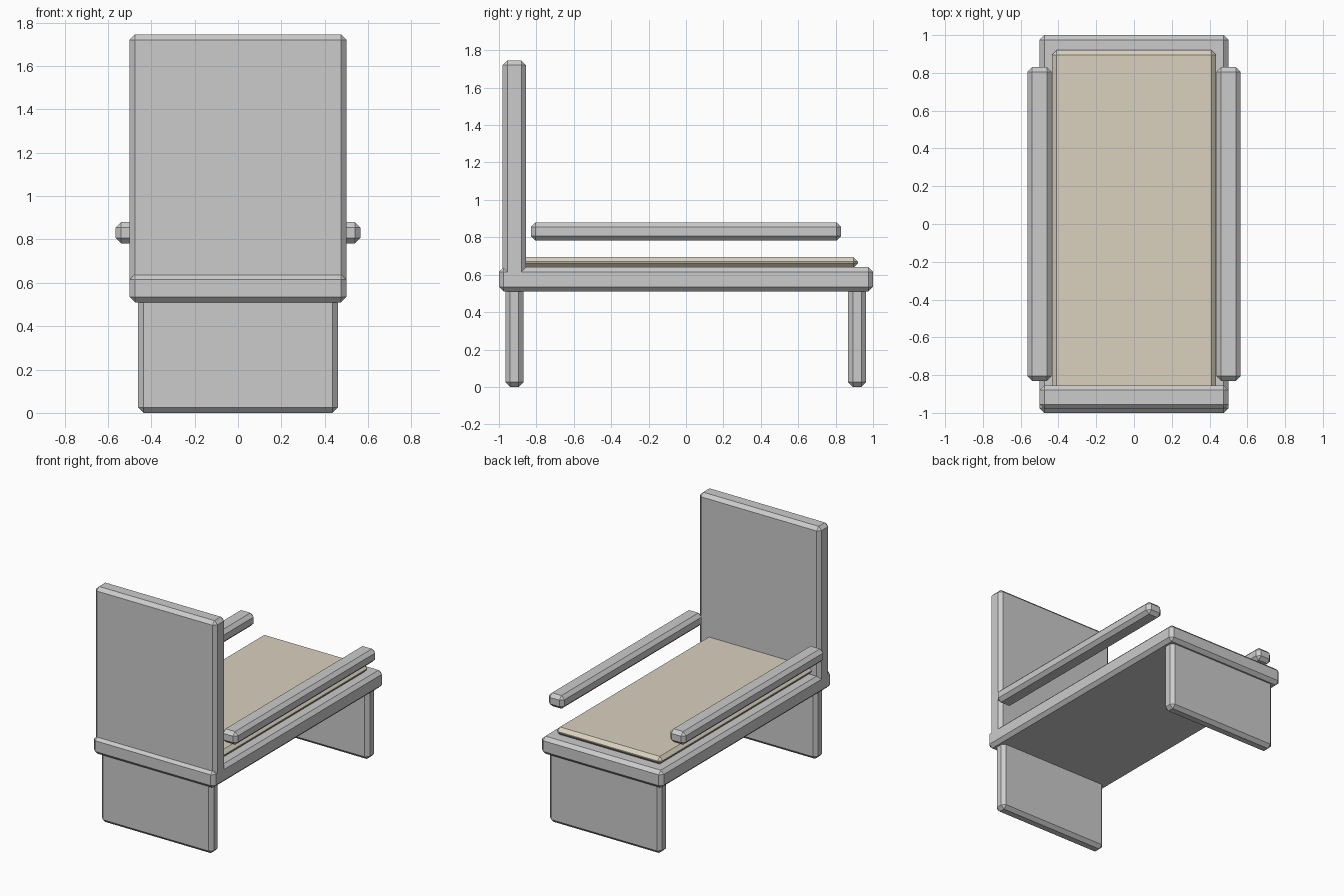
import bpy
import bmesh

if "Cube" in bpy.data.objects:
    bpy.data.objects.remove(bpy.data.objects["Cube"])


def chamfered_box(name, lo, hi, chamfer=0.025):
    """Box between two corners with a one-segment bevel on every edge."""
    bm = bmesh.new()
    bmesh.ops.create_cube(bm, size=1)
    for v in bm.verts:
        v.co = [(a + b) / 2 + c * (b - a) for a, b, c in zip(lo, hi, v.co)]
    bmesh.ops.bevel(bm, geom=bm.edges[:], offset=chamfer, segments=1,
                    affect='EDGES', profile=0.5)
    mesh = bpy.data.meshes.new(name)
    bm.to_mesh(mesh)
    bm.free()
    obj = bpy.data.objects.new(name, mesh)
    bpy.context.collection.objects.link(obj)
    return obj


# Seat slab and tall back panel
chamfered_box("seat_slab", (-0.5, -1, 0.51), (0.5, 1, 0.64))
chamfered_box("back_panel", (-0.5, -0.98, 0.59), (0.5, -0.855, 1.745))

# Thin tan cushion on the slab
cushion = chamfered_box("cushion", (-0.435, -0.92, 0.637), (0.435, 0.92, 0.695))
tan = bpy.data.materials.new("cushion_tan")
tan.diffuse_color = (0.70, 0.64, 0.52, 1)
tan.use_nodes = True
tan.node_tree.nodes["Principled BSDF"].inputs["Base Color"].default_value = tan.diffuse_color
cushion.data.materials.append(tan)

# Panel legs at both ends
for name, y in (("front_leg", -0.918), ("back_leg", 0.915)):
    chamfered_box(name, (-0.46, y - 0.048, 0), (0.46, y + 0.048, 0.56))

# Floating arm rails on both sides
for name, x in (("left_arm", -0.5), ("right_arm", 0.5)):
    chamfered_box(name, (x - 0.064, -0.83, 0.782), (x + 0.064, 0.83, 0.88))
